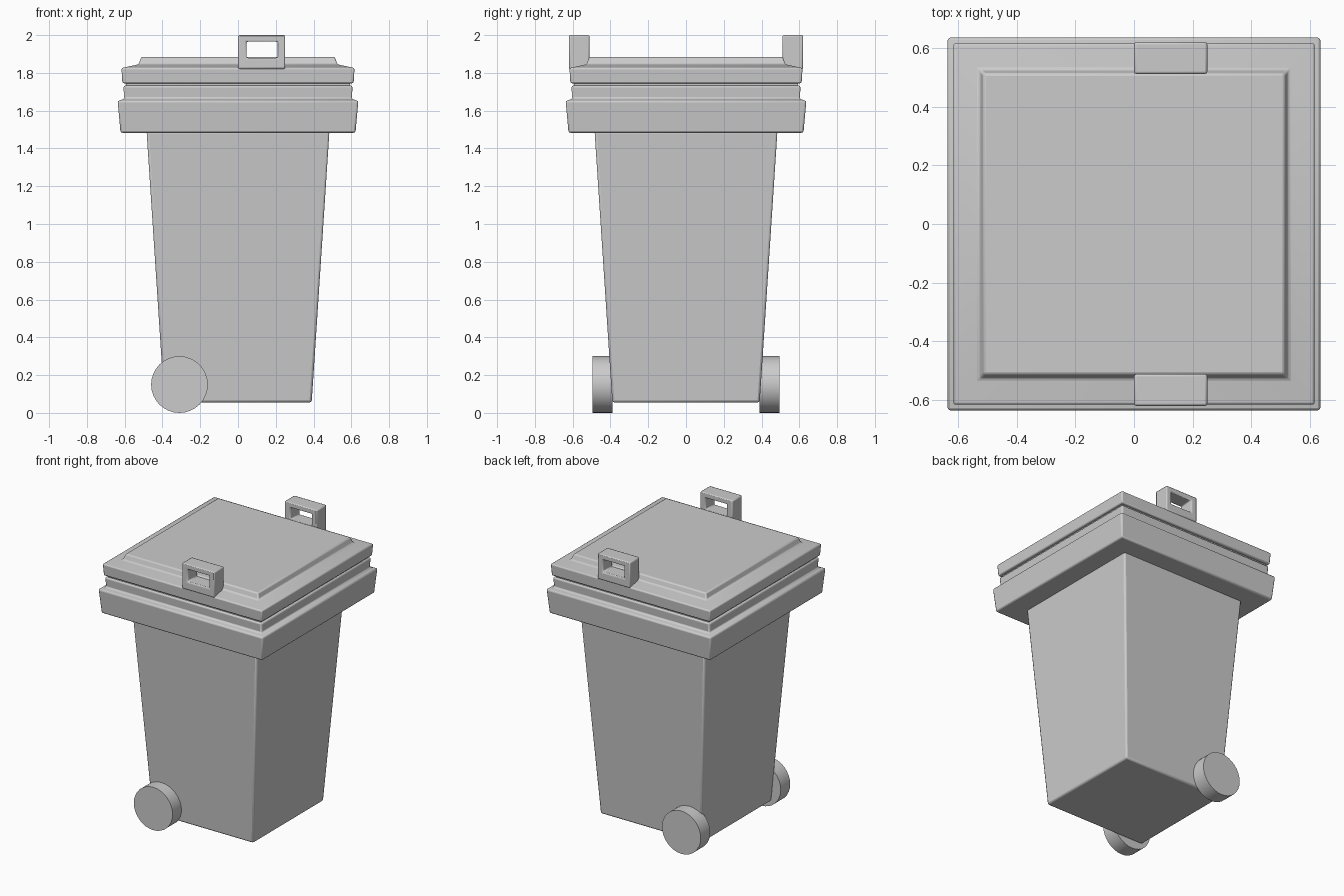
import bpy, bmesh, math

if "Cube" in bpy.data.objects:
    bpy.data.objects.remove(bpy.data.objects["Cube"])


def finish(name, bm, bevel=0.0):
    bmesh.ops.recalc_face_normals(bm, faces=bm.faces)
    mesh = bpy.data.meshes.new(name)
    bm.to_mesh(mesh)
    bm.free()
    ob = bpy.data.objects.new(name, mesh)
    bpy.context.collection.objects.link(ob)
    if bevel:
        mod = ob.modifiers.new("rounded_edges", 'BEVEL')
        mod.width = bevel
        mod.segments = 2
        mod.limit_method = 'ANGLE'
        mod.angle_limit = math.radians(35)
    bpy.ops.object.select_all(action='DESELECT')
    ob.select_set(True)
    bpy.context.view_layer.objects.active = ob
    bpy.ops.object.shade_smooth_by_angle(angle=math.radians(35))
    return ob


def square_loft(name, profile, bevel):
    """Stack square rings given as (half width, height) and cap both ends."""
    bm = bmesh.new()
    rings = [[bm.verts.new((sx * h, sy * h, z))
              for sx, sy in ((-1, -1), (1, -1), (1, 1), (-1, 1))]
             for h, z in profile]
    for a, b in zip(rings, rings[1:]):
        for i in range(4):
            j = (i + 1) % 4
            bm.faces.new((a[i], a[j], b[j], b[i]))
    bm.faces.new(rings[0][::-1])
    bm.faces.new(rings[-1])
    return finish(name, bm, bevel)


def handle(name, side):
    """Rectangular loop extruded along y."""
    outer = [(0.0, 1.82), (0.25, 1.82), (0.25, 2.0), (0.0, 2.0)]
    inner = [(0.045, 1.88), (0.21, 1.88), (0.21, 1.965), (0.045, 1.965)]
    bm = bmesh.new()
    o, n = [[[bm.verts.new((x, side * y, z)) for x, z in loop]
             for y in (0.62, 0.512)] for loop in (outer, inner)]
    for i in range(4):
        j = (i + 1) % 4
        bm.faces.new((o[0][i], o[0][j], n[0][j], n[0][i]))
        bm.faces.new((o[1][i], n[1][i], n[1][j], o[1][j]))
        bm.faces.new((o[0][i], o[1][i], o[1][j], o[0][j]))
        bm.faces.new((n[0][i], n[0][j], n[1][j], n[1][i]))
    return finish(name, bm, 0.008)


def wheel(name, side):
    bm = bmesh.new()
    bmesh.ops.create_cone(bm, cap_ends=True, segments=32,
                          radius1=0.15, radius2=0.15, depth=0.104)
    for v in bm.verts:
        x, y, z = v.co
        v.co = (x - 0.31, z + side * 0.442, y + 0.15)
    return finish(name, bm)


# Tapered container
square_loft("bin_body", [(0.39, 0.055), (0.484, 1.49)], 0.012)

# Overhanging rim with a stepped neck
square_loft("bin_rim", [(0.622, 1.483), (0.637, 1.652), (0.602, 1.662),
                        (0.607, 1.732)], 0.01)

# Recessed seam between rim and lid
square_loft("lid_seam", [(0.592, 1.72), (0.592, 1.76)], 0)

# Lid with sloped border and raised panel
square_loft("lid", [(0.612, 1.745), (0.617, 1.826), (0.527, 1.845),
                    (0.512, 1.885)], 0.008)

# Handles and wheels on both sides
for label, s in (("front", -1), ("back", 1)):
    handle(label + "_handle", s)
    wheel(label + "_wheel", s)
